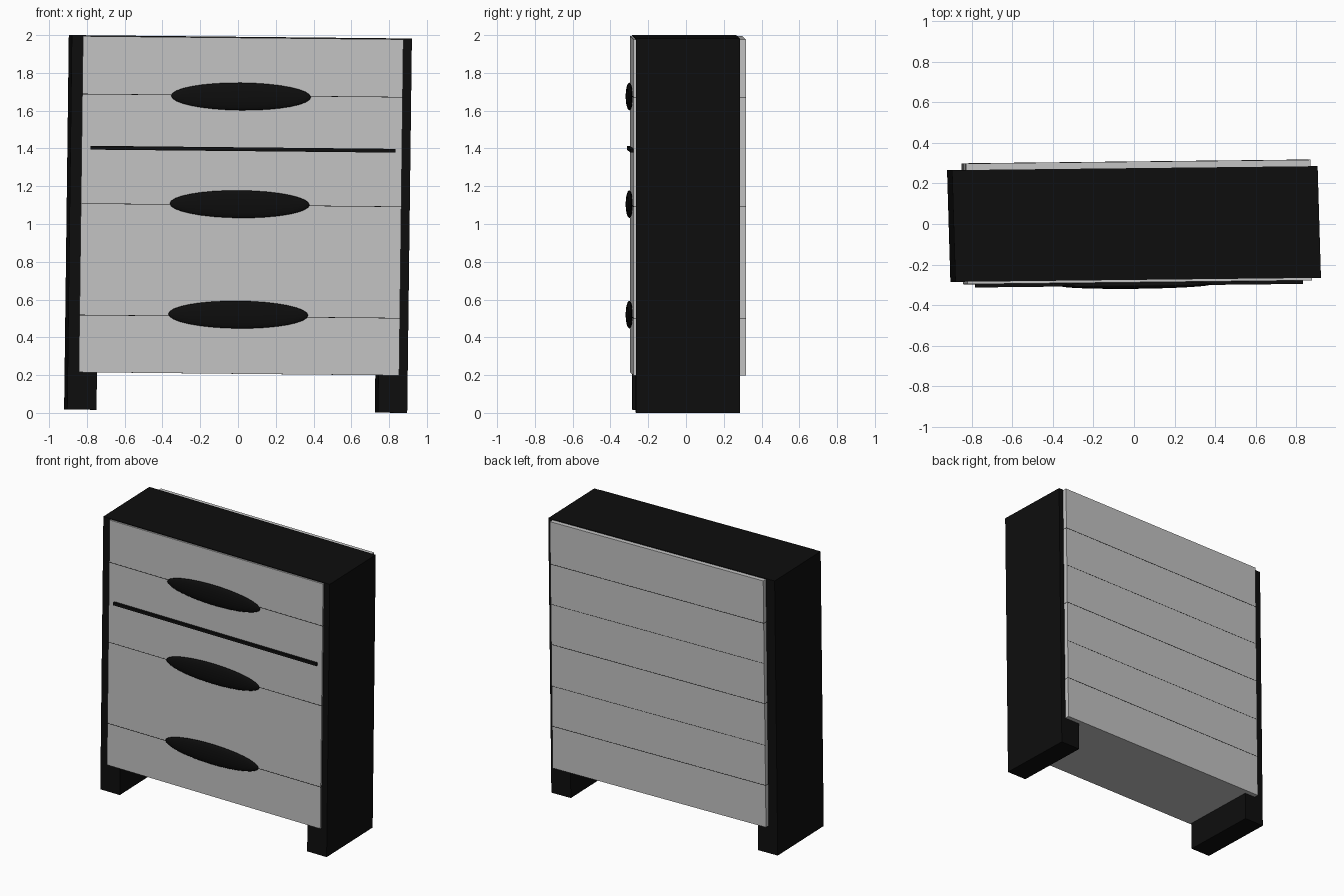
import bpy, bmesh
from mathutils import Matrix

if "Cube" in bpy.data.objects:
    bpy.data.objects.remove(bpy.data.objects["Cube"])


def material(name, rgb):
    m = bpy.data.materials.new(name)
    m.diffuse_color = (*rgb, 1)
    m.use_nodes = True
    m.node_tree.nodes["Principled BSDF"].inputs["Base Color"].default_value = m.diffuse_color
    return m


BLACK = material("black lacquer", (0.004, 0.004, 0.004))
GREY = material("light grey", (0.55, 0.55, 0.55))


# The whole piece leans and turns very slightly
def lean(yaw):
    return Matrix(((1, -yaw, 0.0125, -0.0125),
                   (0.011, 1, 0, 0),
                   (-0.01, 0, 1, 0),
                   (0, 0, 0, 1)))


def finish(name, bm, mat, yaw):
    bm.transform(lean(yaw))
    me = bpy.data.meshes.new(name)
    bm.to_mesh(me)
    bm.free()
    me.materials.append(mat)
    ob = bpy.data.objects.new(name, me)
    bpy.context.collection.objects.link(ob)
    return ob


def box(name, x, y, z, mat, yaw=0.011):
    bm = bmesh.new()
    lo, hi = zip(x, y, z)
    size = [b - a for a, b in zip(lo, hi)]
    mid = [(a + b) / 2 for a, b in zip(lo, hi)]
    bmesh.ops.create_cube(bm, size=1, matrix=Matrix.Translation(mid) @ Matrix.Diagonal((*size, 1)))
    return finish(name, bm, mat, yaw)


# Case: side panels, full-depth feet and top
DEPTH = (-0.275, 0.275)
for side, s in (("left", -1), ("right", 1)):
    box(side + "_panel", sorted((s * 0.9, s * 0.82)), DEPTH, (0.2, 1.991), BLACK, 0.03)
    box(side + "_foot", sorted((s * 0.9, s * 0.745)), DEPTH, (0.009, 0.207), BLACK, 0.03)
box("top_panel", (-0.9, 0.9), DEPTH, (1.96, 1.991), BLACK, 0.03)

# Three full-depth drawers
X = (-0.836, 0.860)
Y = (-0.287, 0.307)
levels = (0.207, 0.80, 1.39, 1.986)
for i in range(3):
    box(f"drawer_{i + 1}", X, Y, (levels[i], levels[i + 1]), GREY)

# Thin dark seams behind the handles, and fainter ones between drawers at the back
for i, z in enumerate((0.51, 1.10, 1.68)):
    box(f"seam_{i + 1}", (X[0] - .001, X[1] + .001), (Y[0] - .001, Y[1] + .001),
        (z - .0015, z + .0015), BLACK)
for i, z in enumerate(levels[1:3]):
    box(f"back_seam_{i + 1}", X, (Y[1] - .004, Y[1] + .001), (z - .001, z + .001), BLACK)

# Trim bar under the upper drawer
box("trim_bar", (-0.79, 0.825), (-0.304, -0.28), (1.386, 1.406), BLACK)

# Flat oval handles
for i, z in enumerate((0.52, 1.105, 1.675)):
    bm = bmesh.new()
    bmesh.ops.create_uvsphere(bm, u_segments=32, v_segments=16, radius=1,
                              matrix=Matrix.Translation((0.004, -0.300, z))
                              @ Matrix.Diagonal((0.37, 0.019, 0.073, 1)))
    for f in bm.faces:
        f.smooth = True
    finish(f"handle_{i + 1}", bm, BLACK, 0.011)
